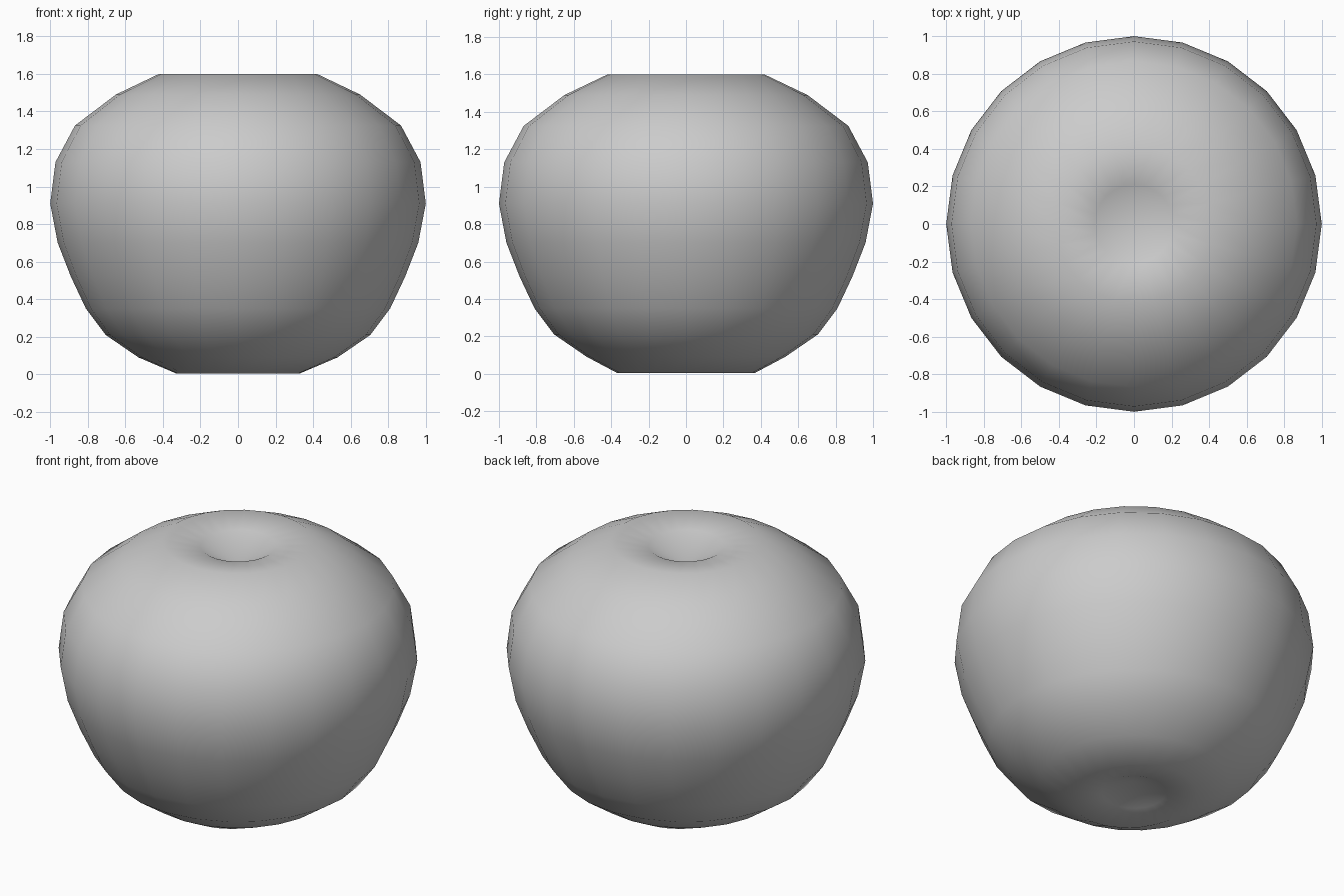
import bpy, bmesh, math

if "Cube" in bpy.data.objects:
    bpy.data.objects.remove(bpy.data.objects["Cube"])

# Half profile of the fruit body (radius, height), from bottom to top
SEGMENTS = 24
profile = [(0.18, 0.03), (0.35, 0.01), (0.53, 0.09), (0.705, 0.21),
           (0.81, 0.35), (0.89, 0.52), (0.96, 0.70), (1.0, 0.91),
           (0.972, 1.13), (0.868, 1.325), (0.65, 1.49), (0.42, 1.6),
           (0.21, 1.575)]
BOTTOM_PIT, TOP_PIT = 0.10, 1.46

bm = bmesh.new()
rings = []
for i, (r, z) in enumerate(profile):
    ring = []
    for k in range(SEGMENTS):
        a = 2 * math.pi * k / SEGMENTS
        # the underside ring is slightly oval
        rr = r - 0.02 * math.cos(2 * a) if i == 1 else r
        ring.append(bm.verts.new((rr * math.cos(a), rr * math.sin(a), z)))
    rings.append(ring)

# Side bands
for low, high in zip(rings, rings[1:]):
    for k in range(SEGMENTS):
        n = (k + 1) % SEGMENTS
        bm.faces.new((low[k], low[n], high[n], high[k]))

# Dimples at both poles
for ring, z in ((rings[0], BOTTOM_PIT), (rings[-1], TOP_PIT)):
    pole = bm.verts.new((0, 0, z))
    for k in range(SEGMENTS):
        bm.faces.new((ring[k], ring[(k + 1) % SEGMENTS], pole))

# Seat the lowest ring on the ground
lowest = min(v.co.z for v in bm.verts)
for v in bm.verts:
    if v.co.z == lowest:
        v.co.z = 0.005

bmesh.ops.recalc_face_normals(bm, faces=bm.faces)
for f in bm.faces:
    f.smooth = True
mesh = bpy.data.meshes.new("fruit_body")
bm.to_mesh(mesh)
bm.free()
bpy.context.collection.objects.link(bpy.data.objects.new("fruit_body", mesh))
